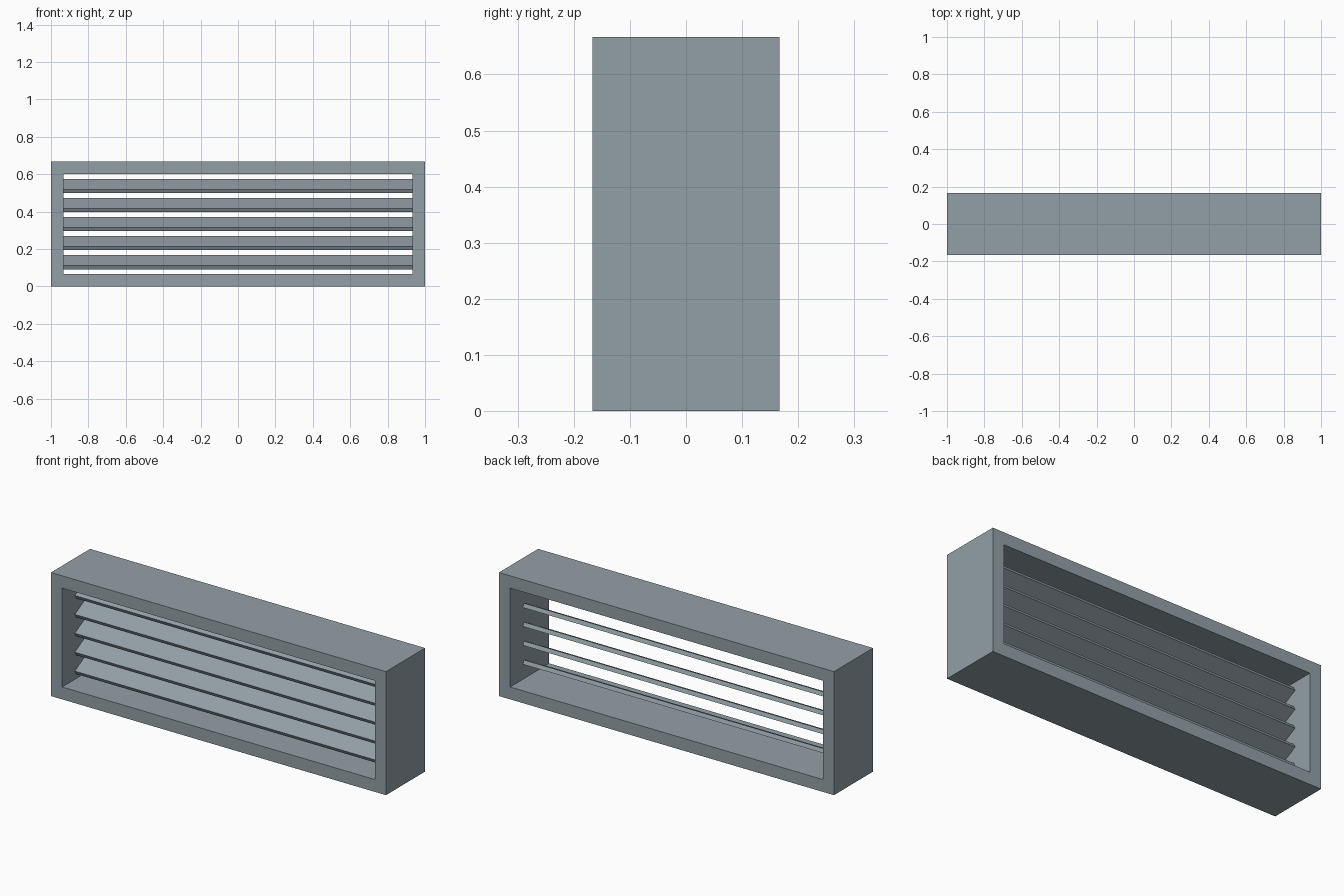
import bpy
from math import radians

if "Cube" in bpy.data.objects:
    bpy.data.objects.remove(bpy.data.objects["Cube"])

W, D, H = 2.0, 0.3333, 0.6667   # overall size
T = 0.0667                      # frame bar thickness

# Blue-grey painted metal
metal = bpy.data.materials.new("blue_grey_metal")
metal.diffuse_color = (0.29, 0.35, 0.38, 1)
metal.use_nodes = True
metal.node_tree.nodes["Principled BSDF"].inputs["Base Color"].default_value = metal.diffuse_color


def box(name, size, loc, tilt=0.0):
    bpy.ops.mesh.primitive_cube_add(size=1, location=loc)
    ob = bpy.context.object
    ob.name = name
    ob.scale = size
    bpy.ops.object.transform_apply(location=False, rotation=False, scale=True)
    ob.rotation_euler.x = tilt
    ob.data.materials.append(metal)
    return ob


# Frame sides
for name, s in (("frame_left", -1), ("frame_right", 1)):
    box(name, (T, D, H), (s * (W - T) / 2, 0, H / 2))

# Frame top and bottom rails
inner = W - 2 * T
for name, z in (("frame_bottom", T / 2), ("frame_top", H - T / 2)):
    box(name, (inner, D, T), (0, 0, z))

# Tilted louvre slats, front edge low
for i in range(5):
    z = H / 2 + (i - 2) * 0.102
    box(f"slat_{i + 1}", (inner, 0.12, 0.022), (0, 0, z), tilt=radians(28))
